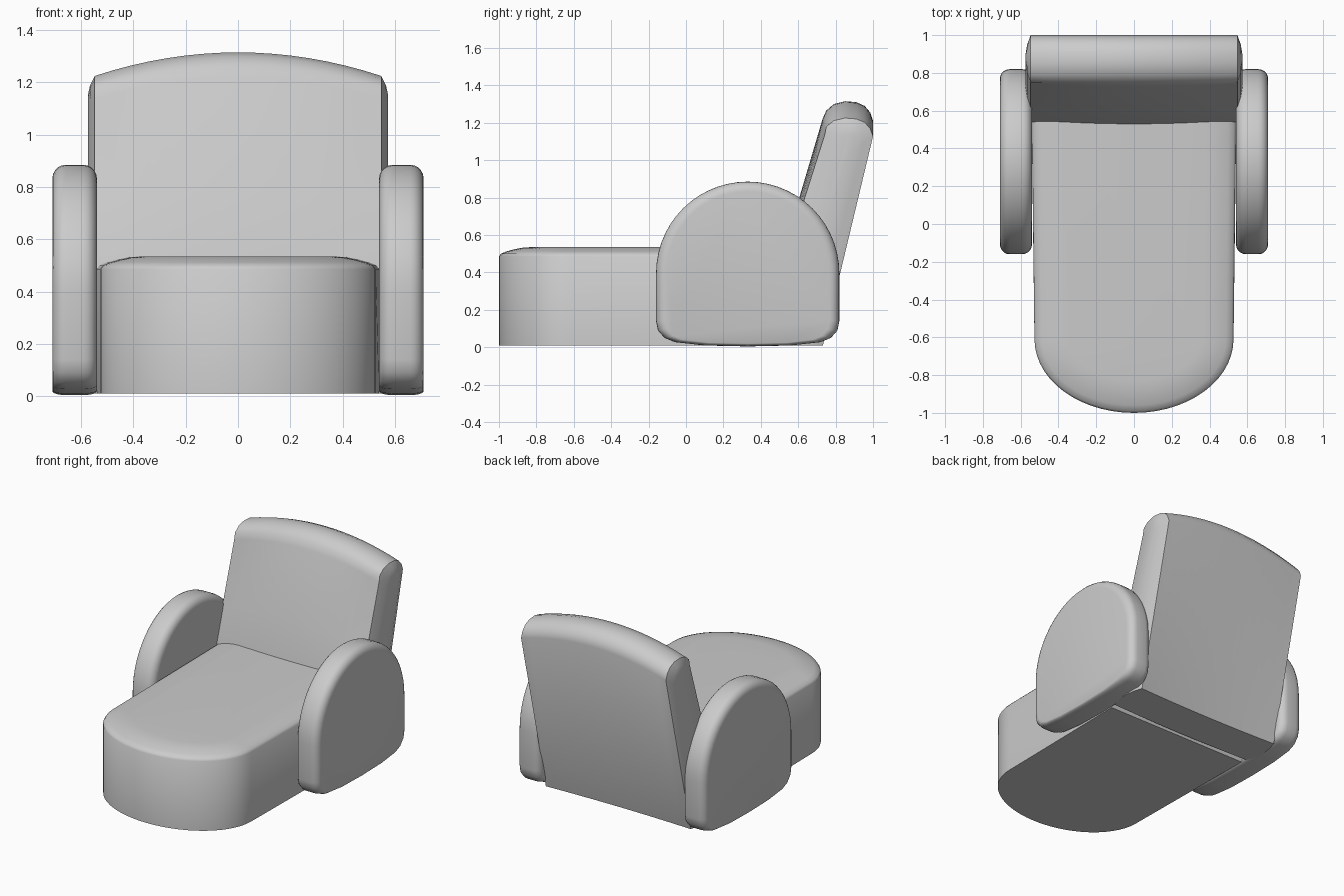
import bpy, bmesh
from math import sin, cos, pi

if "Cube" in bpy.data.objects:
    bpy.data.objects.remove(bpy.data.objects["Cube"])


def loft(name, rings, angle=40):
    """Skin a list of equal-length point rings and cap both ends."""
    bm = bmesh.new()
    vs = [[bm.verts.new(p) for p in ring] for ring in rings]
    n = len(vs[0])
    for a, b in zip(vs, vs[1:]):
        for i in range(n):
            j = (i + 1) % n
            bm.faces.new((a[i], a[j], b[j], b[i]))
    bm.faces.new(vs[0])
    bm.faces.new(vs[-1])
    bmesh.ops.recalc_face_normals(bm, faces=bm.faces)
    me = bpy.data.meshes.new(name)
    bm.to_mesh(me)
    bm.free()
    ob = bpy.data.objects.new(name, me)
    bpy.context.collection.objects.link(ob)
    bpy.ops.object.select_all(action='DESELECT')
    ob.select_set(True)
    bpy.context.view_layer.objects.active = ob
    bpy.ops.object.shade_smooth_by_angle(angle=angle * pi / 180)
    return ob


# Seat: long cushion with an elliptical front and a softly crowned top
def seat_ring(z, inset):
    a, b = 0.527 - inset, 0.39 - inset
    front = [(a * cos(t), -0.61 - b * sin(t), z)
             for t in (pi * i / 28 for i in range(29))]
    rear = 0.42 + 0.25 * z
    return ([(a + 0.013, rear, z)] + front + [(-a - 0.013, rear, z)])


loft("seat", [seat_ring(z, i) for z, i in (
    (0.01, 0), (0.485, 0), (0.5, 0.01), (0.512, 0.04),
    (0.523, 0.08), (0.531, 0.12), (0.535, 0.17))])

# Backrest: leaning slab, arched across the top, with slightly bulging ends
back_profile = [
    (0.45, 0.01), (0.53, 0.535), (0.60, 0.78), (0.73, 1.22), (0.75, 1.265),
    (0.79, 1.30), (0.85, 1.315), (0.91, 1.31), (0.955, 1.29), (0.985, 1.255),
    (1.0, 1.21), (0.72, 0.01)]


def back_ring(x, shrink=1.0):
    t = min(1, abs(x) / 0.548) ** 2
    ring = []
    for y, z in back_profile:
        y += 0.012 * t * (1 if z < 1.25 and y < 0.8 else 0)
        z -= 0.09 * t * max(0, z - 0.01) / 1.305
        mid = 0.585 + 0.25 * z
        if z > 1.0:
            z -= (1 - shrink) * 0.09
        ring.append((x, mid + (y - mid) * shrink, z))
    return ring


body = [back_ring(-0.548 + 1.096 * i / 16) for i in range(17)]
ends = ((0.566, 0.6), (0.574, 0.2))
loft("backrest",
     [back_ring(-x, s) for x, s in reversed(ends)] + body
     + [back_ring(x, s) for x, s in ends])

# Arms: round-topped panels with padded rims
arm_outline = [(0.33 + 0.49 * cos(t), 0.395 + 0.49 * sin(t))
               for t in (pi * i / 28 for i in range(29))]
arm_outline += [(-0.16, 0.14), (-0.15, 0.09), (-0.115, 0.05), (-0.06, 0.027),
                (0.1, 0.009), (0.33, 0.004), (0.56, 0.009), (0.72, 0.027),
                (0.775, 0.05), (0.81, 0.09), (0.82, 0.14)]


def arm_ring(x, inset):
    sy, sz = 1 - inset / 0.49, 1 - 1.28 * inset / 0.885
    return [(x, 0.33 + (y - 0.33) * sy, 0.2 + (z - 0.2) * sz)
            for y, z in arm_outline]


steps = [pi / 2 * i / 5 for i in range(6)]
rim = [(-0.033 - 0.052 * cos(t), 0.052 * (1 - sin(t))) for t in steps]
rim += [(-d, i) for d, i in reversed(rim)]
for side, label in ((-1, "left"), (1, "right")):
    loft(f"{label}_arm", [arm_ring(side * 0.625 + d, i) for d, i in rim])
